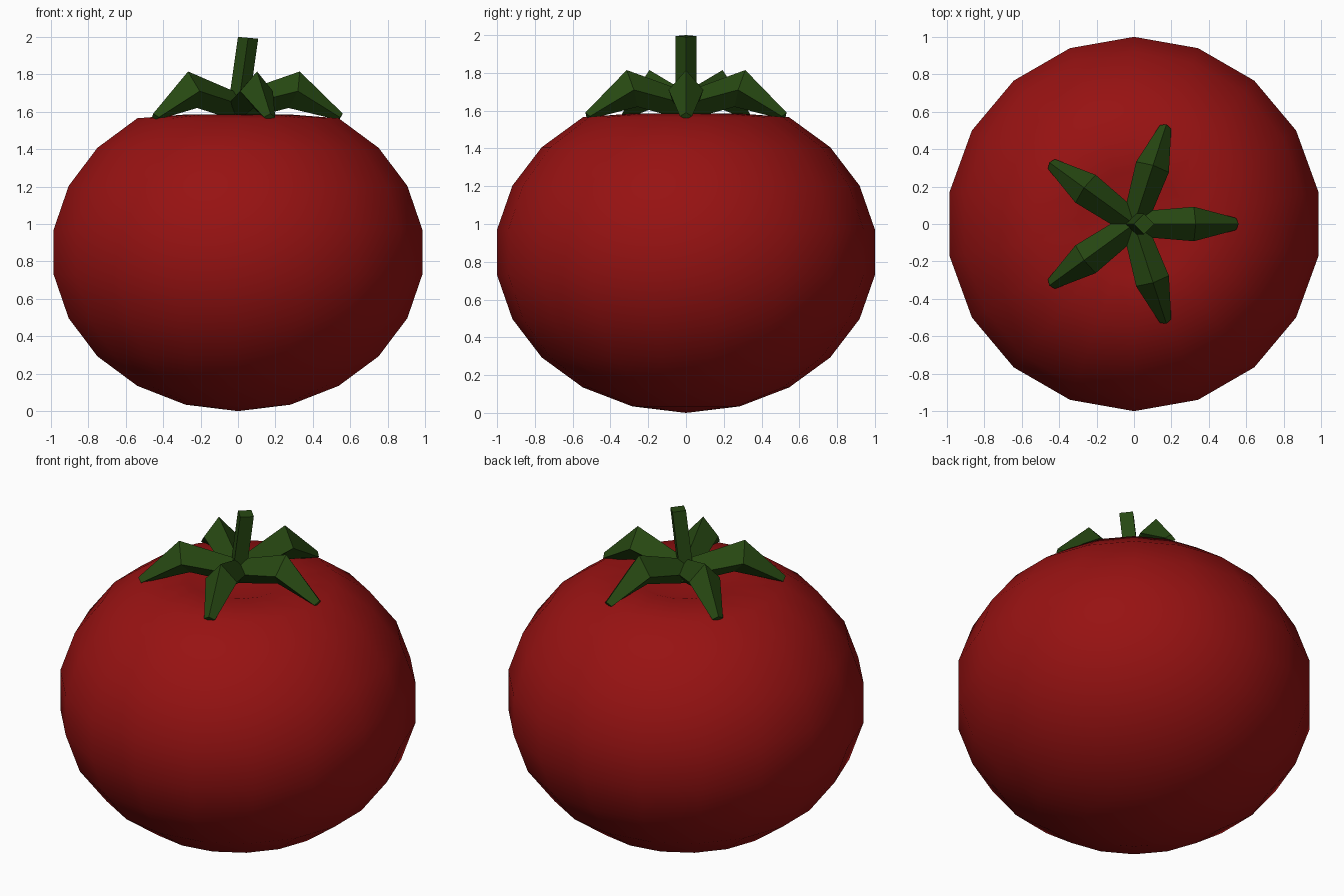
import bpy, bmesh, math
from mathutils import Vector

if "Cube" in bpy.data.objects:
    bpy.data.objects.remove(bpy.data.objects["Cube"])


def material(name, rgb):
    m = bpy.data.materials.new(name)
    m.diffuse_color = (*rgb, 1)
    m.use_nodes = True
    m.node_tree.nodes["Principled BSDF"].inputs["Base Color"].default_value = m.diffuse_color
    return m


def finish(name, bm, mat, smooth=False):
    bmesh.ops.recalc_face_normals(bm, faces=bm.faces)
    me = bpy.data.meshes.new(name)
    bm.to_mesh(me)
    bm.free()
    me.materials.append(mat)
    for p in me.polygons:
        p.use_smooth = smooth
    ob = bpy.data.objects.new(name, me)
    bpy.context.collection.objects.link(ob)
    return ob


def diamond_tube(name, rings, mat, turn=0.0):
    """Loft diamond sections; ring = (top/outer xz, bottom/inner xz, side xz, half width)."""
    bm = bmesh.new()
    loops = []
    for a, b, s, w in rings:
        pts = [(a[0], 0, a[1]), (s[0], w, s[1]), (b[0], 0, b[1]), (s[0], -w, s[1])]
        loops.append([bm.verts.new(p) for p in pts])
    for lo, hi in zip(loops, loops[1:]):
        for i in range(4):
            j = (i + 1) % 4
            bm.faces.new((lo[i], lo[j], hi[j], hi[i]))
    bm.faces.new(loops[0])
    bm.faces.new(loops[-1])
    ob = finish(name, bm, mat)
    ob.rotation_euler.z = turn
    return ob


red = material("tomato red", (0.31, 0.006, 0.006))
green = material("leaf green", (0.02, 0.065, 0.006))

# Fruit: squashed sphere with a dimpled top
bm = bmesh.new()
bmesh.ops.create_uvsphere(bm, u_segments=18, v_segments=11, radius=1)
widest = math.sin(math.radians(5 * 180 / 11))
for v in bm.verts:
    r = math.hypot(v.co.x, v.co.y)
    v.co = Vector((v.co.x / widest, v.co.y / widest, 0.85 + 0.85 * v.co.z))
    if v.co.z > 1.6:
        v.co.z = 1.585 if r > 0.1 else 1.5
finish("fruit", bm, red, smooth=True)

# Five bent leaves
leaf = [((0.0, 1.70), (0.0, 1.55), (0.0, 1.63), 0.065),
        ((0.33, 1.815), (0.27, 1.62), (0.32, 1.71), 0.092),
        ((0.56, 1.59), (0.54, 1.555), (0.545, 1.57), 0.032)]
for i in range(5):
    diamond_tube(f"leaf_{i + 1}", leaf, green, math.radians(72 * i))

# Leaning stem
stem = [((0.05, 1.58), (-0.06, 1.58), (-0.005, 1.58), 0.055),
        ((0.108, 1.99), (0.0, 2.0), (0.054, 1.995), 0.055)]
diamond_tube("stem", stem, green)
